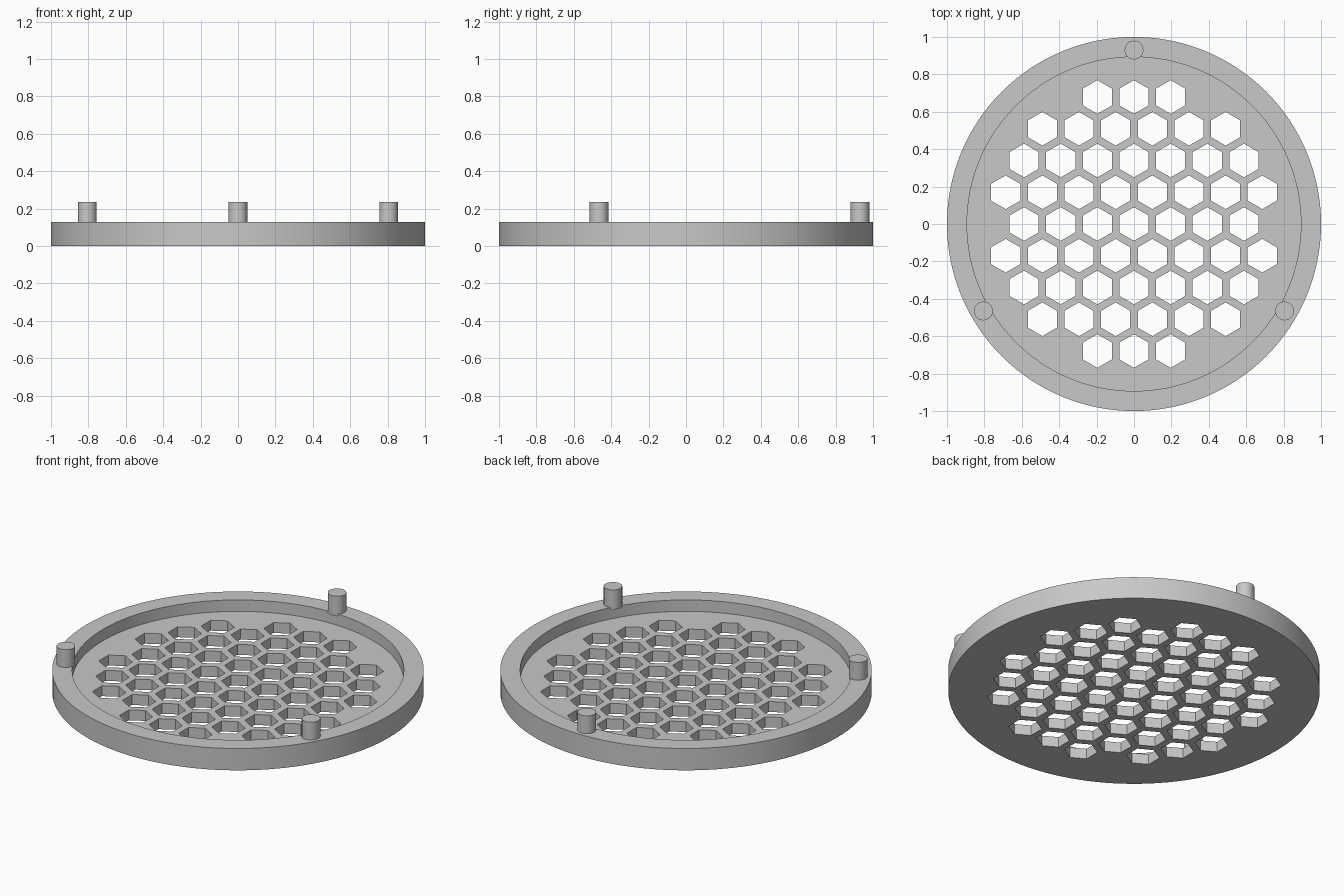
import bpy, bmesh
from math import sin, cos, pi, radians, sqrt, hypot

cube = bpy.data.objects.get("Cube")
if cube:
    bpy.data.objects.remove(cube, do_unlink=True)

RIM_R, INNER_R = 1.0, 0.893
RIM_Z, FLOOR_Z, PIN_Z = 0.13, 0.062, 0.236
PITCH, HEX_R, FIELD_R = 0.196, 0.09, 0.75

grey = bpy.data.materials.new("plain_grey")
grey.use_nodes = True
colour = (0.58, 0.58, 0.58, 1)
grey.diffuse_color = colour
grey.node_tree.nodes["Principled BSDF"].inputs["Base Color"].default_value = colour


def make_object(name, bm):
    bmesh.ops.recalc_face_normals(bm, faces=bm.faces)
    mesh = bpy.data.meshes.new(name)
    bm.to_mesh(mesh)
    bm.free()
    obj = bpy.data.objects.new(name, mesh)
    bpy.context.collection.objects.link(obj)
    mesh.materials.append(grey)
    return obj


def add_lathe(bm, profile, sides, centre=(0, 0), start=0):
    """Stack rings of (radius, z), joined by quads and capped at both ends."""
    rings = []
    for r, z in profile:
        angles = [start + 2 * pi * i / sides for i in range(sides)]
        rings.append([bm.verts.new((centre[0] + r * cos(a),
                                    centre[1] + r * sin(a), z)) for a in angles])
    for low, high in zip(rings, rings[1:]):
        for i in range(sides):
            j = (i + 1) % sides
            bm.faces.new((low[i], low[j], high[j], high[i]))
    bm.faces.new(rings[0][::-1])
    bm.faces.new(rings[-1])


def activate(obj):
    bpy.ops.object.select_all(action='DESELECT')
    obj.select_set(True)
    bpy.context.view_layer.objects.active = obj


# Shallow round tray with a raised rim
bm = bmesh.new()
add_lathe(bm, [(RIM_R, 0), (RIM_R, RIM_Z), (INNER_R, RIM_Z), (INNER_R, FLOOR_Z)], 128)
tray = make_object("perforated_tray", bm)

# Honeycomb of hexagonal holes inside a circular field
bm = bmesh.new()
for row in range(-5, 6):
    y = row * PITCH * sqrt(3) / 2
    for col in range(-5, 6):
        x = (col + 0.5 * (row % 2)) * PITCH
        if hypot(x, y) < FIELD_R:
            add_lathe(bm, [(HEX_R, -0.1), (HEX_R, 0.2)], 6, (x, y), pi / 6)
cutter = make_object("hole_cutter", bm)
cutter.hide_render = True

cut = tray.modifiers.new("holes", 'BOOLEAN')
cut.operation = 'DIFFERENCE'
cut.solver = 'EXACT'
cut.object = cutter
activate(tray)
bpy.ops.object.modifier_apply(modifier=cut.name)
bpy.data.objects.remove(cutter, do_unlink=True)
bpy.ops.object.shade_smooth_by_angle(angle=radians(30))

# Three locating pins standing on the rim
for name, angle in (("back_pin", 90), ("right_pin", 210), ("left_pin", 330)):
    a = radians(angle)
    bm = bmesh.new()
    add_lathe(bm, [(0.05, RIM_Z - 0.01), (0.05, PIN_Z)], 40, (0.93 * cos(a), 0.93 * sin(a)))
    activate(make_object(name, bm))
    bpy.ops.object.shade_smooth_by_angle(angle=radians(30))
